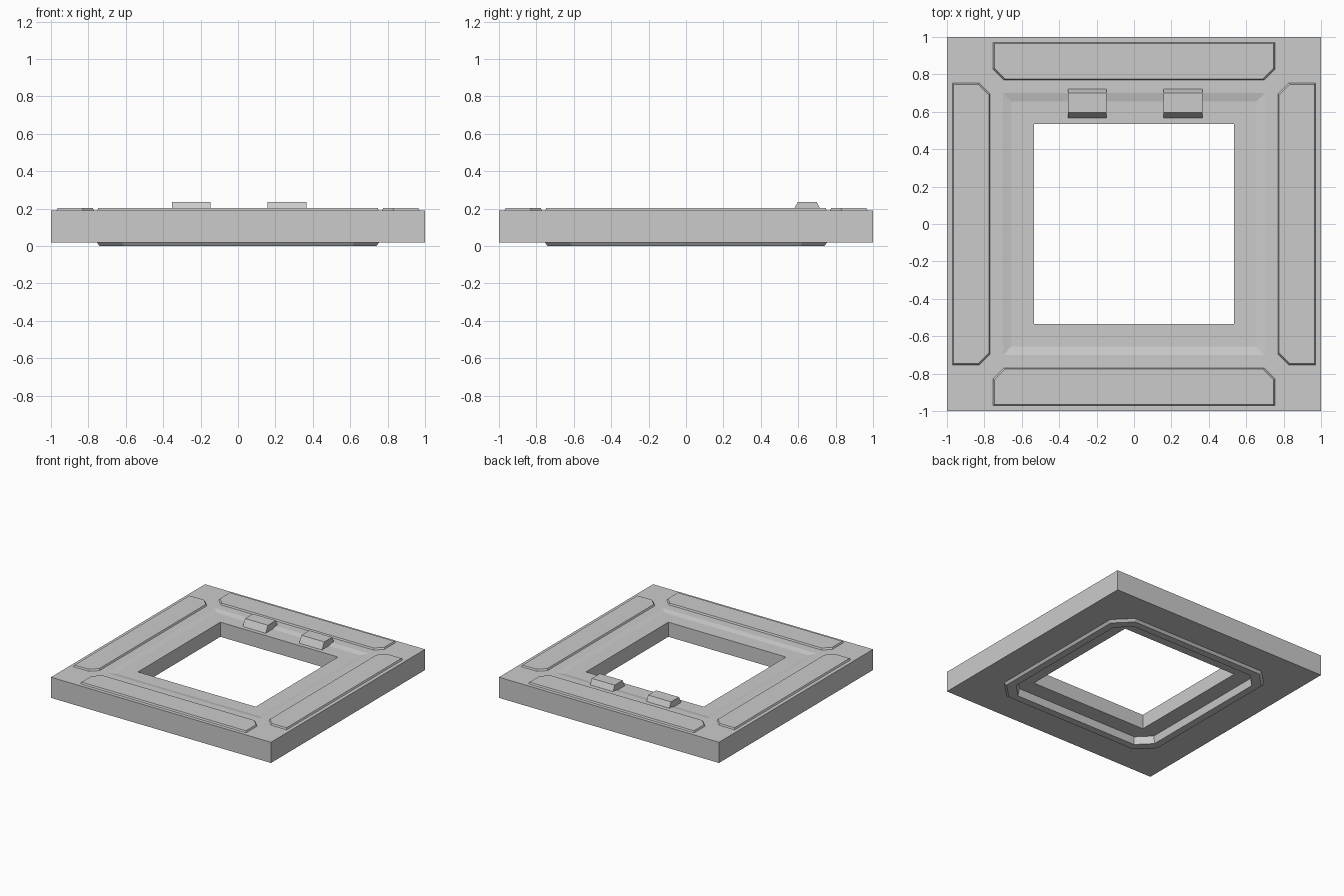
import bpy, bmesh, math
from mathutils import Matrix

cube = bpy.data.objects.get("Cube")
if cube:
    bpy.data.objects.remove(cube, do_unlink=True)

grey = bpy.data.materials.new("light_grey")
grey.use_nodes = True
colour = (0.6, 0.6, 0.6, 1)
grey.diffuse_color = colour
grey.node_tree.nodes["Principled BSDF"].inputs["Base Color"].default_value = colour


def finish(name, bm):
    bmesh.ops.remove_doubles(bm, verts=bm.verts, dist=1e-5)
    bmesh.ops.recalc_face_normals(bm, faces=bm.faces)
    mesh = bpy.data.meshes.new(name)
    bm.to_mesh(mesh)
    bm.free()
    mesh.materials.append(grey)
    obj = bpy.data.objects.new(name, mesh)
    bpy.context.collection.objects.link(obj)
    return obj


def bridge(bm, a, b):
    n = len(a)
    for i in range(n):
        j = (i + 1) % n
        bm.faces.new((a[i], a[j], b[j], b[i]))


def square_loop(bm, half, cut, z):
    """Square ring of points with its corners cut off."""
    k = half - cut
    pts = [(half, -k), (half, k), (k, half), (-k, half),
           (-half, k), (-half, -k), (-k, -half), (k, -half)]
    return [bm.verts.new((x, y, z)) for x, y in pts]


def frustum(name, lower, upper, z0, z1):
    """Solid between two matching outlines."""
    bm = bmesh.new()
    a = [bm.verts.new((x, y, z0)) for x, y in lower]
    b = [bm.verts.new((x, y, z1)) for x, y in upper]
    bridge(bm, a, b)
    bm.faces.new(a)
    bm.faces.new(b)
    return finish(name, bm)


# Frame: closed section of half width, corner cut and height
section = [(0.535, 0, 0.18), (0.655, 0, 0.18), (0.70, 0, 0.19), (1, 0, 0.19),
           (1, 0, 0.02), (0.755, 0.135, 0.02), (0.74, 0.13, 0),
           (0.68, 0.11, 0), (0.67, 0.105, 0.06), (0.535, 0, 0.06)]
bm = bmesh.new()
loops = [square_loop(bm, *s) for s in section]
for i, loop in enumerate(loops):
    bridge(bm, loop, loops[(i + 1) % len(loops)])
finish("frame", bm)


# Raised panels, one on each side of the frame
def panel_outline(inset):
    w, inner, outer, cut = 0.755 - inset, 0.768 + inset, 0.972 - inset, 0.057
    return [(-w, outer), (-w, inner + cut), (-w + cut, inner),
            (w - cut, inner), (w, inner + cut), (w, outer)]


for i, side in enumerate(("back", "right", "front", "left")):
    panel = frustum(side + "_panel", panel_outline(0), panel_outline(0.008), 0.185, 0.203)
    panel.data.transform(Matrix.Rotation(i * math.pi / 2, 4, "Z"))


# Two wedge-sided lugs by the back edge of the opening
def lug_outline(x, y0, y1):
    w = 0.104
    return [(x - w, y0), (x + w, y0), (x + w, y1), (x - w, y1)]


for name, x in (("right_lug", -0.25), ("left_lug", 0.262)):
    frustum(name, lug_outline(x, 0.567, 0.727), lug_outline(x, 0.597, 0.70), 0.178, 0.235)
